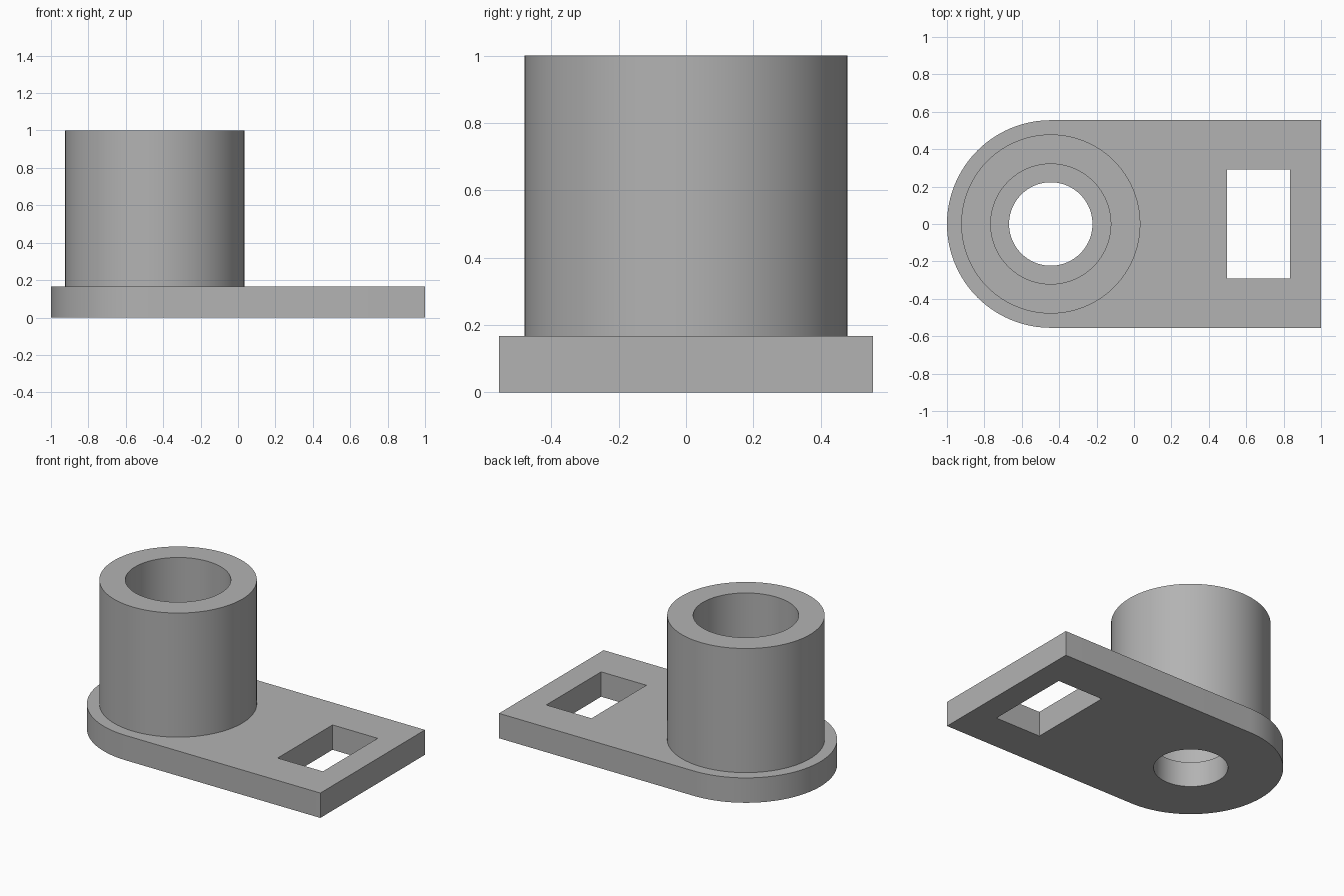
import bpy
import bmesh
from math import pi, sin, cos, radians

cube = bpy.data.objects.get("Cube")
if cube:
    bpy.data.objects.remove(cube, do_unlink=True)

# Main dimensions
END_X = 1.0
PLATE_R = 0.555
AXIS_X = PLATE_R - END_X
PLATE_H = 0.167
TOP = 1.0
SEGMENTS = 96

grey = bpy.data.materials.new("plain grey")
grey.use_nodes = True
colour = (0.45, 0.45, 0.45, 1)
grey.diffuse_color = colour
grey.node_tree.nodes["Principled BSDF"].inputs["Base Color"].default_value = colour


def arc(radius, start, end, steps):
    """Points on an arc around the tube axis."""
    angles = [start + (end - start) * i / steps for i in range(steps + 1)]
    return [(AXIS_X + radius * cos(a), radius * sin(a)) for a in angles]


def circle(radius):
    return arc(radius, 0, 2 * pi, SEGMENTS)[:-1]


def prism(name, outline, z0, z1):
    """Extrude a flat outline from z0 to z1."""
    bm = bmesh.new()
    face = bm.faces.new([bm.verts.new((x, y, z0)) for x, y in outline])
    grown = bmesh.ops.extrude_face_region(bm, geom=[face], use_keep_orig=True)
    top = [v for v in grown["geom"] if isinstance(v, bmesh.types.BMVert)]
    bmesh.ops.translate(bm, verts=top, vec=(0, 0, z1 - z0))
    bmesh.ops.recalc_face_normals(bm, faces=bm.faces)
    mesh = bpy.data.meshes.new(name)
    bm.to_mesh(mesh)
    bm.free()
    mesh.materials.append(grey)
    obj = bpy.data.objects.new(name, mesh)
    bpy.context.collection.objects.link(obj)
    return obj


def combine(body, tool, operation):
    """Apply a boolean and remove its tool."""
    bpy.context.view_layer.objects.active = body
    mod = body.modifiers.new(operation.lower(), "BOOLEAN")
    mod.object, mod.operation, mod.solver = tool, operation, "EXACT"
    bpy.ops.object.modifier_apply(modifier=mod.name)
    bpy.data.objects.remove(tool, do_unlink=True)


# Base plate with one rounded end
plate_outline = arc(PLATE_R, pi / 2, 3 * pi / 2, SEGMENTS // 2)
plate_outline += [(END_X, -PLATE_R), (END_X, PLATE_R)]
bracket = prism("tube_bracket", plate_outline, 0, PLATE_H)

# Upright tube, sunk into the plate
combine(bracket, prism("tube", circle(0.479), PLATE_H / 2, TOP), "UNION")

# Wide bore, narrower hole through the plate, rectangular slot
combine(bracket, prism("bore", circle(0.321), PLATE_H, TOP + 0.1), "DIFFERENCE")
combine(bracket, prism("plate_hole", circle(0.223), -0.1, TOP), "DIFFERENCE")
slot = [(0.498, -0.291), (0.834, -0.291), (0.834, 0.291), (0.498, 0.291)]
combine(bracket, prism("slot", slot, -0.1, PLATE_H + 0.1), "DIFFERENCE")

# Smooth round walls, crisp edges
bpy.ops.object.select_all(action="DESELECT")
bracket.select_set(True)
bpy.context.view_layer.objects.active = bracket
bpy.ops.object.shade_smooth_by_angle(angle=radians(30))
